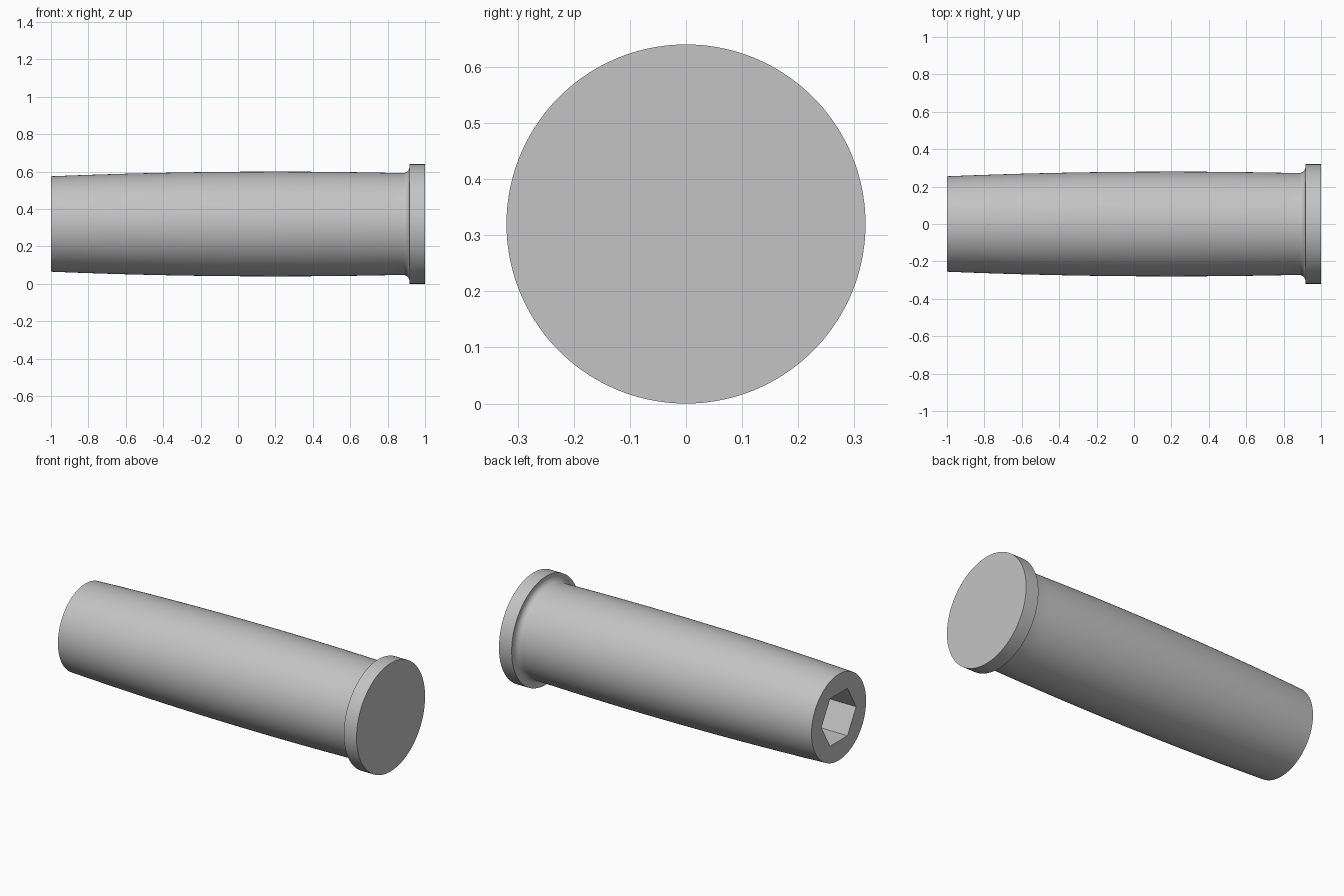
import bpy, bmesh, math

if "Cube" in bpy.data.objects:
    bpy.data.objects.remove(bpy.data.objects["Cube"])

SEGMENTS = 144          # divisible by six so the socket corners stay crisp
AXIS_HEIGHT = 0.32
SOCKET_RADIUS = 0.162
SOCKET_END = 0.0

grey = bpy.data.materials.new("light grey")
grey.use_nodes = True
colour = (0.55, 0.55, 0.55, 1)
grey.diffuse_color = colour
grey.node_tree.nodes["Principled BSDF"].inputs["Base Color"].default_value = colour


def barrel_radius(x):
    """Gently bulging grip."""
    return 0.28 - 0.0174 * (x - 0.2) ** 2


def hexagon_radius(angle):
    """Distance to a hexagon's edge, with corners on the y axis."""
    sector = math.pi / 3
    return SOCKET_RADIUS * math.cos(sector / 2) / math.cos(angle % sector - sector / 2)


def add_ring(bm, x, radius):
    ring = []
    for i in range(SEGMENTS):
        a = math.tau * i / SEGMENTS
        r = radius(a) if callable(radius) else radius
        ring.append(bm.verts.new((x, r * math.cos(a), AXIS_HEIGHT + r * math.sin(a))))
    return ring


# Profile: socket floor and mouth, barrel, fillet, end flange
profile = [(SOCKET_END, hexagon_radius), (-1, hexagon_radius)]
fillet_start, fillet = 0.882, 0.035
steps = 24
for i in range(steps + 1):
    x = -1 + (fillet_start + 1) * i / steps
    profile.append((x, barrel_radius(x)))
base = barrel_radius(fillet_start)
for i in range(1, 9):
    a = math.pi / 2 * i / 8
    profile.append((fillet_start + fillet * math.sin(a), base + fillet * (1 - math.cos(a))))
profile += [(fillet_start + fillet, 0.32), (1, 0.32)]

# Loft the rings and close both ends
bm = bmesh.new()
rings = [add_ring(bm, x, r) for x, r in profile]
for a, b in zip(rings, rings[1:]):
    for i in range(SEGMENTS):
        j = (i + 1) % SEGMENTS
        bm.faces.new((a[i], a[j], b[j], b[i]))
bm.faces.new(rings[0])
bm.faces.new(rings[-1])
bmesh.ops.recalc_face_normals(bm, faces=bm.faces)

mesh = bpy.data.meshes.new("flanged_handle")
bm.to_mesh(mesh)
bm.free()
mesh.materials.append(grey)
handle = bpy.data.objects.new("flanged_handle", mesh)
bpy.context.collection.objects.link(handle)

# Smooth barrel, sharp rims and socket corners
bpy.ops.object.select_all(action='DESELECT')
handle.select_set(True)
bpy.context.view_layer.objects.active = handle
bpy.ops.object.shade_smooth_by_angle(angle=math.radians(30))
